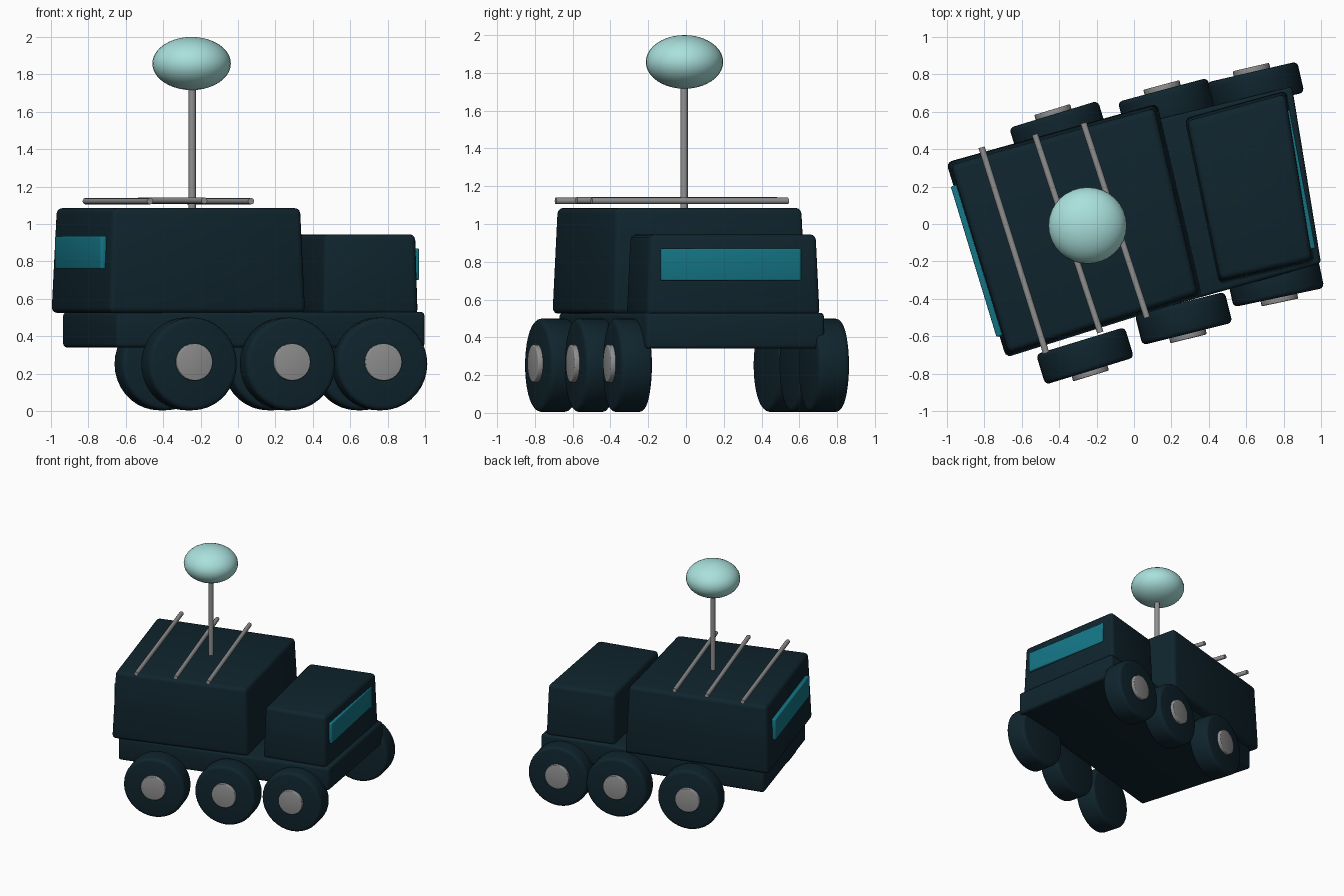
import bpy, bmesh, math
from mathutils import Vector

if "Cube" in bpy.data.objects:
    bpy.data.objects.remove(bpy.data.objects["Cube"])


def material(name, rgb):
    m = bpy.data.materials.new(name)
    m.use_nodes = True
    m.diffuse_color = (*rgb, 1)
    m.node_tree.nodes["Principled BSDF"].inputs["Base Color"].default_value = (*rgb, 1)
    return m


NAVY = material("dark navy", (0.005, 0.018, 0.027))
TEAL = material("teal glass", (0.007, 0.18, 0.24))
MINT = material("pale mint", (0.40, 0.75, 0.72))
GREY = material("grey metal", (0.28, 0.28, 0.28))


def finish(name, bm, mat, bevel=0, angle=40):
    """Turn a bmesh into a smooth-shaded object, optionally with rounded edges."""
    bmesh.ops.recalc_face_normals(bm, faces=bm.faces)
    if bevel:
        sharp = [e for e in bm.edges if e.calc_face_angle(0) > math.radians(50)]
        bmesh.ops.bevel(bm, geom=sharp, offset=bevel, segments=3, profile=0.5, affect='EDGES')
    me = bpy.data.meshes.new(name)
    bm.to_mesh(me)
    bm.free()
    me.materials.append(mat)
    ob = bpy.data.objects.new(name, me)
    bpy.context.collection.objects.link(ob)
    bpy.ops.object.select_all(action='DESELECT')
    ob.select_set(True)
    bpy.context.view_layer.objects.active = ob
    bpy.ops.object.shade_smooth_by_angle(angle=math.radians(angle))
    return ob


def prism(name, plan, z0, z1, mat, taper=1.0, bevel=0.02):
    """Block over a four-cornered plan, its top scaled about the plan centre."""
    bm = bmesh.new()
    mid = sum((Vector(p) for p in plan), Vector((0, 0))) / len(plan)
    low = [bm.verts.new((*p, z0)) for p in plan]
    top = [bm.verts.new((*(mid + (Vector(p) - mid) * taper), z1)) for p in plan]
    bm.faces.new(low)
    bm.faces.new(top)
    for i in range(len(plan)):
        j = (i + 1) % len(plan)
        bm.faces.new((low[i], low[j], top[j], top[i]))
    return finish(name, bm, mat, bevel)


def strip(name, a, b, z0, z1, depth):
    """Window pane whose outer face runs from a to b."""
    a, b = Vector(a), Vector(b)
    d = (b - a).normalized()
    inward = Vector((d.y, -d.x)) * depth
    return prism(name, [a, b, b + inward, a + inward], z0, z1, TEAL, bevel=0.008)


def cylinder(name, radius, depth, mat, bevel=0, sides=32):
    bm = bmesh.new()
    bmesh.ops.create_cone(bm, cap_ends=True, segments=sides,
                          radius1=radius, radius2=radius, depth=depth)
    return finish(name, bm, mat, bevel)


def rod(name, a, b, radius):
    a, b = Vector(a), Vector(b)
    ob = cylinder(name, radius, (b - a).length, GREY, sides=12)
    ob.location = (a + b) / 2
    ob.rotation_euler = (b - a).to_track_quat('Z', 'Y').to_euler()


# Body blocks
prism("chassis", [(-0.94, 0.30), (0.845, 0.735), (1.0, -0.21), (-0.65, -0.675)],
      0.34, 0.53, NAVY, bevel=0.02)
prism("rear_body", [(-1.005, 0.33), (0.125, 0.645), (0.365, -0.385), (-0.685, -0.715)],
      0.525, 1.085, NAVY, taper=0.96, bevel=0.03)
prism("cab", [(0.27, 0.565), (0.815, 0.715), (0.965, -0.205), (0.455, -0.32)],
      0.515, 0.945, NAVY, taper=0.96, bevel=0.03)

# Windows
strip("front_window", (0.97, -0.13), (0.832, 0.61), 0.70, 0.87, -0.04)
strip("rear_window", (-0.98, 0.20), (-0.735, -0.605), 0.76, 0.935, -0.04)

# Wheels: side, centre and yaw in degrees
WHEELS = {
    "right_rear": (1, -0.262, -0.705, 17), "right_middle": (1, 0.265, -0.505, 14),
    "right_front": (1, 0.757, -0.31, 12), "left_rear": (-1, -0.405, 0.505, 17),
    "left_middle": (-1, 0.175, 0.635, 15), "left_front": (-1, 0.65, 0.73, 13),
}
for label, (side, x, y, yaw) in WHEELS.items():
    yaw = math.radians(yaw)
    out = Vector((math.sin(yaw), -math.cos(yaw), 0)) * side
    tyre = cylinder(label + "_tyre", 0.248, 0.17, NAVY, bevel=0.025, sides=36)
    hub = cylinder(label + "_hub", 0.1, 0.04, GREY, bevel=0.006, sides=24)
    tyre.location = (x, y, 0.252)
    hub.location = Vector((x, y, 0.262)) + out * 0.092
    for ob in (tyre, hub):
        ob.rotation_euler = (side * math.pi / 2, 0, yaw)

# Roof rods, mast and dome
rod("roof_rod_rear", (-0.815, 0.41, 1.122), (-0.47, -0.69, 1.122), 0.017)
rod("roof_rod_middle", (-0.53, 0.48, 1.125), (-0.18, -0.58, 1.125), 0.017)
rod("roof_rod_front", (-0.27, 0.54, 1.122), (0.07, -0.50, 1.122), 0.017)
rod("mast", (-0.245, -0.01, 1.06), (-0.245, -0.01, 1.76), 0.02)

bm = bmesh.new()
bmesh.ops.create_uvsphere(bm, u_segments=32, v_segments=20, radius=1)
bmesh.ops.scale(bm, verts=bm.verts, vec=(0.21, 0.205, 0.142))
dome = finish("sensor_dome", bm, MINT)
dome.location = (-0.248, -0.008, 1.858)
